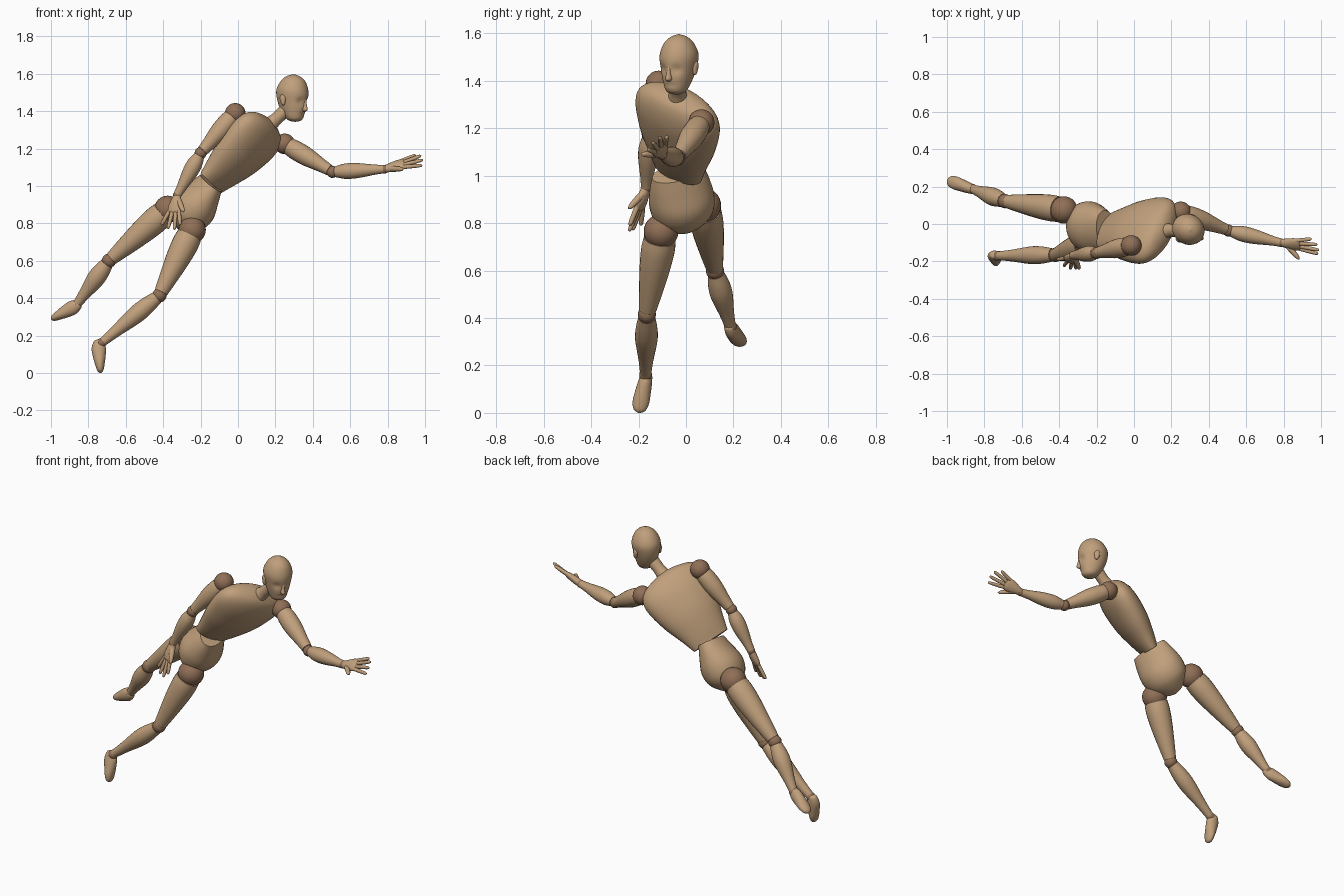
import bpy, bmesh, math
from mathutils import Vector

cube = bpy.data.objects.get("Cube")
if cube:
    bpy.data.objects.remove(cube, do_unlink=True)


def material(name, rgb):
    m = bpy.data.materials.new(name)
    m.use_nodes = True
    m.diffuse_color = (*rgb, 1)
    bsdf = m.node_tree.nodes["Principled BSDF"]
    bsdf.inputs["Base Color"].default_value = (*rgb, 1)
    bsdf.inputs["Roughness"].default_value = 0.6
    return m


WOOD = material("light wood", (0.53, 0.35, 0.20))
JOINT = material("dark wood joint", (0.28, 0.16, 0.095))


def finish(name, bm, mat, smooth=40):
    bmesh.ops.recalc_face_normals(bm, faces=bm.faces)
    me = bpy.data.meshes.new(name)
    bm.to_mesh(me)
    bm.free()
    me.materials.append(mat)
    ob = bpy.data.objects.new(name, me)
    bpy.context.collection.objects.link(ob)
    bpy.ops.object.select_all(action="DESELECT")
    ob.select_set(True)
    bpy.context.view_layer.objects.active = ob
    bpy.ops.object.shade_smooth_by_angle(angle=math.radians(smooth))
    return ob


def frame(p0, p1, side):
    """Up, side and front axes of a part running from p0 to p1."""
    up = (p1 - p0).normalized()
    s = Vector(side)
    s = (s - up * s.dot(up)).normalized()
    return up, s, s.cross(up)


def spline(stations, steps=5):
    """Smooth the station list with a Catmull-Rom curve."""
    pts = [tuple(s) + (0,) * (4 - len(s)) for s in stations]
    out = []
    for i in range(len(pts) - 1):
        a, b, c, d = (pts[max(0, min(len(pts) - 1, i + k))] for k in (-1, 0, 1, 2))
        for j in range(steps):
            t = j / steps
            out.append([0.5 * (2 * q + (r - p) * t + (2 * p - 5 * q + 4 * r - s) * t * t
                               + (3 * q - p - 3 * r + s) * t ** 3)
                        for p, q, r, s in zip(a, b, c, d)])
    return out + [list(pts[-1])]


def loft(name, p0, p1, stations, side=(0, 1, 0), mat=WOOD, segs=24, shape=None):
    """Elliptical loft; a station is (t, half width, half depth, front offset)."""
    p0, p1 = Vector(p0), Vector(p1)
    up, s, f = frame(p0, p1, side)
    bm = bmesh.new()
    rings = []
    for t, a, b, off in spline(stations):
        a, b = max(a, 0.001), max(b, 0.001)
        ring = []
        for k in range(segs):
            ang = 2 * math.pi * k / segs
            x, y = a * math.cos(ang), b * math.sin(ang) + off
            if shape:
                y = shape(t, x, y)
            ring.append(bm.verts.new(p0.lerp(p1, t) + s * x + f * y))
        rings.append(ring)
    for lo, hi in zip(rings, rings[1:]):
        for k in range(segs):
            n = (k + 1) % segs
            bm.faces.new((lo[k], lo[n], hi[n], hi[k]))
    bm.faces.new(rings[0])
    bm.faces.new(rings[-1])
    return finish(name, bm, mat)


def tube(name, p0, p1, radii, **kw):
    """Round loft from (t, radius) pairs."""
    return loft(name, p0, p1, [(t, r, r) for t, r in radii], **kw)


def ball(name, centre, r, mat=JOINT):
    bm = bmesh.new()
    bmesh.ops.create_uvsphere(bm, u_segments=28, v_segments=16, radius=r)
    bmesh.ops.translate(bm, verts=bm.verts, vec=Vector(centre))
    return finish(name, bm, mat, 80)


# Torso and pelvis
CHEST_SIDE = (0.41, 0.82, -0.38)
loft("chest", (-0.145, -0.035, 1.015), (0.175, -0.035, 1.345),
     [(0, 0.115, 0.05), (0.18, 0.14, 0.075), (0.42, 0.178, 0.098), (0.68, 0.203, 0.102),
      (0.84, 0.195, 0.09), (0.94, 0.15, 0.07), (0.99, 0.08, 0.045), (1.01, 0.03, 0.02)],
     CHEST_SIDE, segs=36)
loft("pelvis", (-0.32, 0.0, 0.77), (-0.145, -0.035, 1.015),
     [(0, 0.01, 0.01), (0.06, 0.06, 0.05), (0.25, 0.122, 0.105), (0.5, 0.14, 0.12),
      (0.78, 0.13, 0.092), (1, 0.112, 0.066)], (-0.25, 0.95, 0.18), segs=36)

# Neck
tube("neck", (0.14, -0.035, 1.30), (0.25, -0.035, 1.40),
     [(0, 0.05), (0.35, 0.04), (0.6, 0.034), (1, 0.036)])

# Head with pressed eye sockets and a mouth line
HEAD_LOW, HEAD_TOP = Vector((0.28, -0.03, 1.345)), Vector((0.3, -0.03, 1.597))
HEAD_SIDE = (0.5, 0.84, -0.18)


def face_shape(t, x, y):
    if y < 0:
        return y
    eye = math.exp(-((abs(x) - 0.032) / 0.018) ** 2 - ((t - 0.43) / 0.07) ** 2)
    mouth = math.exp(-(x / 0.025) ** 2 - ((t - 0.17) / 0.025) ** 2)
    return y - 0.012 * eye - 0.004 * mouth


loft("head", HEAD_LOW, HEAD_TOP,
     [(0, 0.012, 0.012, 0.02), (0.05, 0.04, 0.042, 0.022), (0.2, 0.057, 0.066, 0.012),
      (0.43, 0.072, 0.084, 0.002), (0.65, 0.08, 0.088, -0.002), (0.84, 0.063, 0.069, 0),
      (0.95, 0.036, 0.04, 0), (1, 0.003, 0.003, 0)],
     HEAD_SIDE, segs=40, shape=face_shape)
up, side, front = frame(HEAD_LOW, HEAD_TOP, HEAD_SIDE)
mid = HEAD_LOW.lerp(HEAD_TOP, 0.44)
loft("nose", mid - up * 0.052 + front * 0.078, mid + up * 0.015 + front * 0.082,
     [(0, 0.006, 0.01), (0.15, 0.014, 0.022), (0.5, 0.01, 0.014), (1, 0.006, 0.003)],
     HEAD_SIDE, segs=16)
for label, sign in (("left", 1), ("right", -1)):
    c = mid + side * sign * 0.073 - front * 0.012
    loft(label + "_ear", c - up * 0.028 + front * 0.004, c + up * 0.03 - front * 0.006,
         [(0, 0.003, 0.004), (0.15, 0.009, 0.011), (0.65, 0.012, 0.018),
          (0.92, 0.009, 0.01), (1, 0.002, 0.002)], HEAD_SIDE, segs=16)


def limb(label, upper, lower, joints, radii, profiles):
    """Two tapered segments with ball joints at root, middle and end."""
    root, bend, end = (Vector(j) for j in joints)
    names = {"arm": ("shoulder", "elbow", "wrist"), "leg": ("hip", "knee", "ankle")}
    kind = "arm" if "arm" in upper else "leg"
    for n, p, r in zip(names[kind], (root, bend, end), radii):
        ball(f"{label}_{n}_joint", p, r)
    start = root + (bend - root).normalized() * radii[0] * 0.5
    tube(f"{label}_{upper}", start, bend, profiles[0])
    tube(f"{label}_{lower}", bend + (end - bend).normalized() * radii[1] * 0.5, end, profiles[1])


# Arms
ARM = ([(0, 0.046), (0.15, 0.051), (0.4, 0.05), (0.75, 0.036), (0.93, 0.03)],
       [(0, 0.029), (0.2, 0.041), (0.45, 0.04), (0.8, 0.027), (1, 0.022)])
ARM_R = (0.055, 0.032, 0.023)
WRISTS = {"left": Vector((0.785, -0.1, 1.09)), "right": Vector((-0.325, -0.168, 0.95))}
limb("left", "upper_arm", "forearm",
     [(0.25, 0.065, 1.225), (0.505, -0.035, 1.075), WRISTS["left"]], ARM_R, ARM)
limb("right", "upper_arm", "forearm",
     [(-0.015, -0.115, 1.388), (-0.2, -0.155, 1.175), WRISTS["right"]], ARM_R, ARM)

# Hands: fingertips from little finger to index, then thumb
TIPS = {"left": [(0.95, -0.08, 1.165), (0.98, -0.11, 1.163), (0.99, -0.14, 1.14),
                 (0.985, -0.16, 1.11), (0.885, -0.19, 1.09)],
        "right": [(-0.41, -0.19, 0.79), (-0.375, -0.225, 0.77), (-0.34, -0.24, 0.765),
                  (-0.31, -0.238, 0.79), (-0.29, -0.243, 0.86)]}
for label, tips in TIPS.items():
    tips = [Vector(t) for t in tips]
    wrist = WRISTS[label]
    mean = sum(tips[:4], Vector()) / 4
    spread = tips[3] - tips[0]
    knuckle = wrist.lerp(mean, 0.54)
    loft(label + "_palm", wrist, knuckle,
         [(0, 0.02, 0.019), (0.3, 0.029, 0.021), (0.7, 0.039, 0.019), (0.95, 0.036, 0.014),
          (1.05, 0.024, 0.006)], spread, segs=20)
    finger = [(0, 0.011), (0.5, 0.0105), (0.85, 0.009), (0.96, 0.006), (1, 0.001)]
    for i, n in enumerate(("little", "ring", "middle", "index")):
        base = knuckle + spread.normalized() * (i - 1.5) * 0.019 - (knuckle - wrist) * 0.1
        tube(f"{label}_{n}_finger", base, tips[i], finger, segs=12, side=spread)
    tube(label + "_thumb", wrist.lerp(knuckle, 0.3) + spread.normalized() * 0.015, tips[4],
         [(0, 0.016), (0.5, 0.014), (0.85, 0.01), (1, 0.001)], segs=12, side=spread)

# Legs
LEG = ([(0, 0.068), (0.15, 0.071), (0.4, 0.064), (0.75, 0.047), (0.95, 0.036)],
       [(0, 0.035), (0.2, 0.046), (0.4, 0.047), (0.75, 0.031), (1, 0.023)])
LEG_R = (0.073, 0.038, 0.027)
limb("left", "thigh", "shin",
     [(-0.375, 0.075, 0.875), (-0.69, 0.122, 0.6), (-0.865, 0.188, 0.362)], LEG_R, LEG)
limb("right", "thigh", "shin",
     [(-0.245, -0.105, 0.765), (-0.42, -0.165, 0.415), (-0.73, -0.17, 0.16)], LEG_R, LEG)

# Feet
FOOT = [(0, 0.008, 0.008), (0.05, 0.021, 0.024), (0.25, 0.029, 0.038), (0.5, 0.033, 0.034),
        (0.75, 0.035, 0.025), (0.93, 0.025, 0.016), (1, 0.004, 0.004)]
loft("left_foot", (-0.843, 0.178, 0.372), (-0.998, 0.235, 0.287), FOOT, (0.3, 1, 0.1))
loft("right_foot", (-0.748, -0.162, 0.178), (-0.735, -0.2, 0.0), FOOT)
